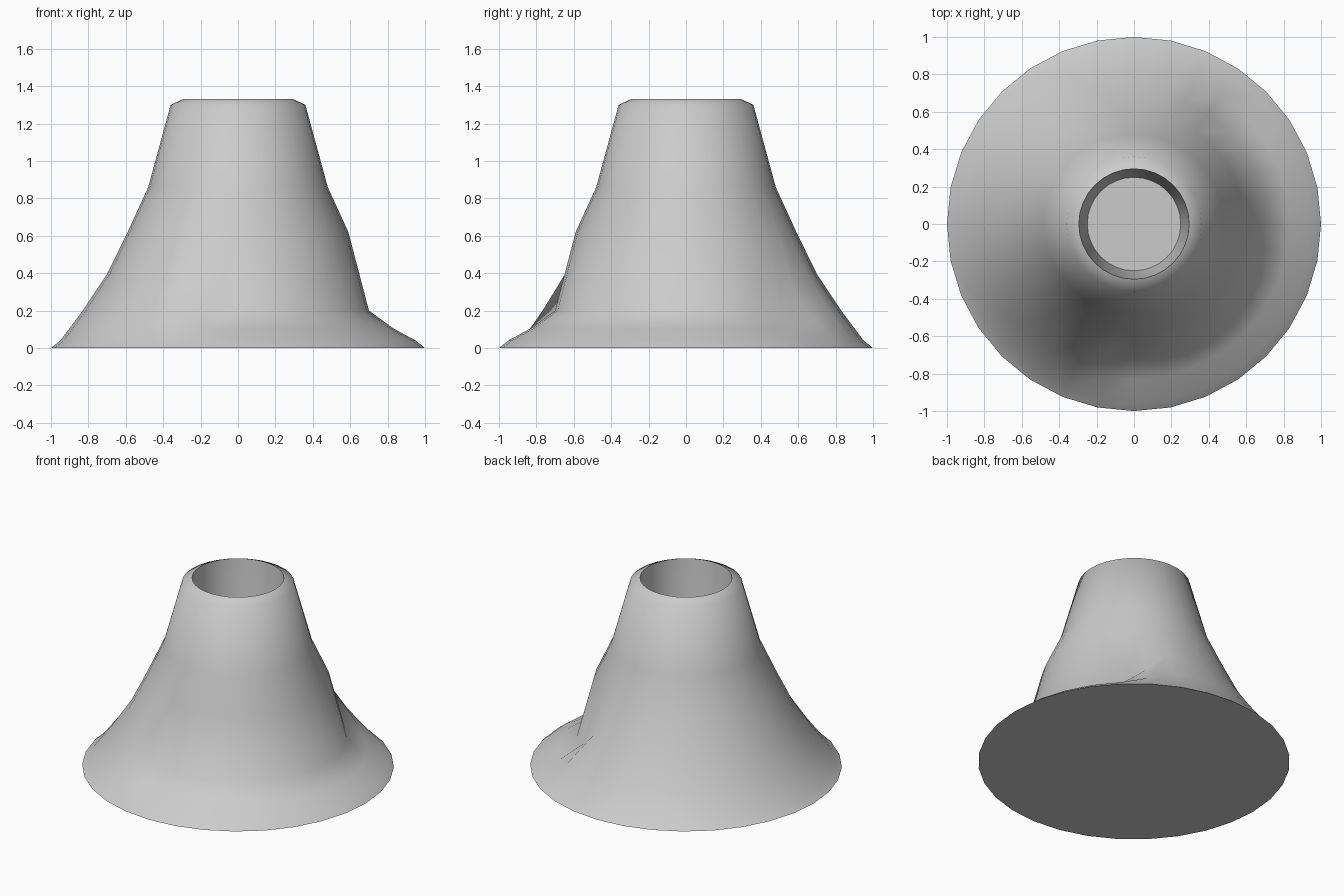
import bpy, bmesh, math

if "Cube" in bpy.data.objects:
    bpy.data.objects.remove(bpy.data.objects["Cube"])

SIDES = 32
# Mountain profile: radius, height, height inside the sunken front-right sector
PROFILE = [
    (1.00, 0.00, 0.00), (0.95, 0.04, 0.04), (0.83, 0.20, 0.105),
    (0.70, 0.395, 0.20), (0.59, 0.62, 0.62), (0.48, 0.86, 0.86),
    (0.36, 1.30, 1.30), (0.295, 1.33, 1.33),
    (0.28, 1.10, 1.10), (0.25, 0.85, 0.85),
]


def sink(step):
    """How far this spoke is lowered to the sunken profile."""
    step = (step + SIDES // 2) % SIDES - SIDES // 2
    if step == 5:
        return 0.6
    return 1.0 if -9 <= step <= 4 else 0.0


bm = bmesh.new()

# Slopes, lip and crater wall
rings = []
for r, z, low in PROFILE:
    ring = []
    for i in range(SIDES):
        a = 2 * math.pi * i / SIDES
        ring.append(bm.verts.new((r * math.cos(a), r * math.sin(a), z + (low - z) * sink(i))))
    rings.append(ring)
for lower, upper in zip(rings, rings[1:]):
    for i in range(SIDES):
        j = (i + 1) % SIDES
        bm.faces.new((lower[i], lower[j], upper[j], upper[i]))

# Base and crater floor
bm.faces.new(list(reversed(rings[0])))
bm.faces.new(rings[-1])

mesh = bpy.data.meshes.new("crater_mountain")
bm.to_mesh(mesh)
bm.free()
mountain = bpy.data.objects.new("crater_mountain", mesh)
bpy.context.collection.objects.link(mountain)
bpy.context.view_layer.objects.active = mountain
mountain.select_set(True)
bpy.ops.object.shade_smooth_by_angle(angle=math.radians(65))
